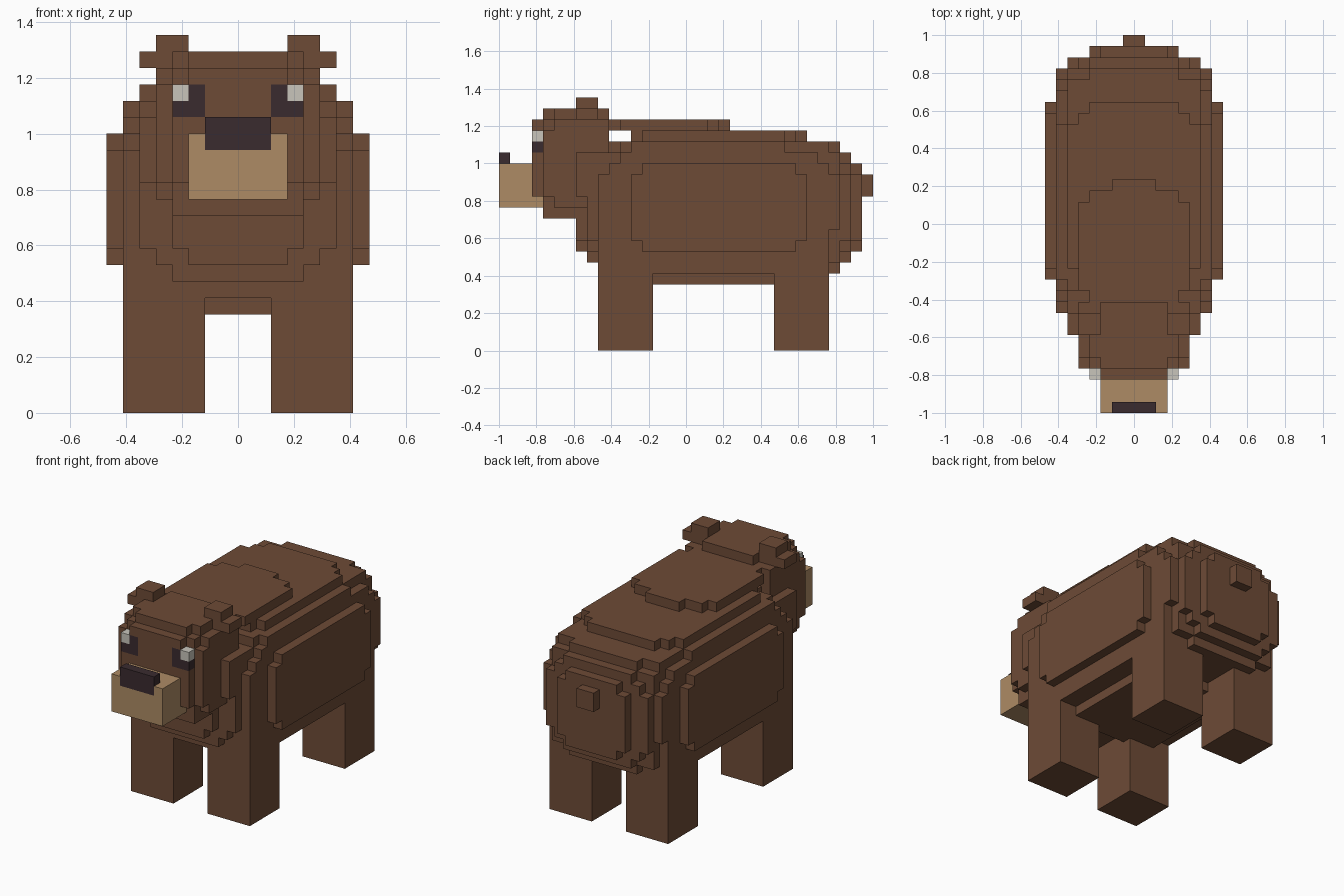
import bpy
import bmesh
from itertools import product
from mathutils import Vector

UNIT = 1 / 17  # edge length of one block

cube = bpy.data.objects.get("Cube")
if cube:
    bpy.data.objects.remove(cube, do_unlink=True)


def make_material(name, color):
    material = bpy.data.materials.new(name)
    material.use_nodes = True
    material.diffuse_color = (*color, 1)
    shader = next(n for n in material.node_tree.nodes if n.type == "BSDF_PRINCIPLED")
    shader.inputs["Base Color"].default_value = (*color, 1)
    return material


brown = make_material("brown fur", (0.155, 0.07, 0.037))
tan = make_material("tan muzzle", (0.42, 0.26, 0.13))
dark = make_material("dark brown", (0.042, 0.024, 0.028))
white = make_material("eye white", (0.58, 0.56, 0.5))


def blocks(boxes):
    """Cells of boxes (x0, x1, y0, y1, z0, z1), mirrored across x."""
    cells = set()
    for x0, x1, y0, y1, z0, z1 in boxes:
        for x, y, z in product(range(x0, x1), range(y0, y1), range(z0, z1)):
            cells |= {(x, y, z), (-1 - x, y, z)}
    return cells


def centred(boxes):
    """Boxes given by half width, y range and z range."""
    return blocks([(0, *box) for box in boxes])


def build_shell(name, cells, material):
    """Outer skin of a set of cells, with coplanar faces merged."""
    bm = bmesh.new()
    corners = {}

    def corner(point):
        key = tuple(point)
        if key not in corners:
            corners[key] = bm.verts.new(Vector(point) * UNIT)
        return corners[key]

    for cell in cells:
        for axis, side in product(range(3), (0, 1)):
            neighbour = list(cell)
            neighbour[axis] += 2 * side - 1
            if tuple(neighbour) in cells:
                continue
            ring = []
            for a, b in ((0, 0), (1, 0), (1, 1), (0, 1)):
                point = list(cell)
                point[axis] += side
                point[(axis + 1) % 3] += a
                point[(axis + 2) % 3] += b
                ring.append(corner(point))
            bm.faces.new(ring if side else ring[::-1])
    bmesh.ops.dissolve_limit(bm, angle_limit=0.01, verts=bm.verts, edges=bm.edges)
    mesh = bpy.data.meshes.new(name)
    bm.to_mesh(mesh)
    bm.free()
    mesh.materials.append(material)
    obj = bpy.data.objects.new(name, mesh)
    bpy.context.collection.objects.link(obj)


# Torso: stepped layers from the flanks inward
flanks = [(8, -5, 11, 10, 16), (8, -4, 10, 9, 17)]
outer_layer = [
    (7, -8, 13, 7, 16), (7, -8, 14, 11, 16), (7, -7, 13, 9, 17),
    (7, -6, 12, 7, 18), (7, -5, 9, 7, 19),
]
middle_layer = [
    (6, -9, 15, 10, 16), (6, -8, 14, 8, 18), (6, -6, 13, 7, 19),
    (6, -4, 9, 7, 20), (5, -9, 15, 9, 17), (5, -5, 10, 7, 20),
]
core = [
    (4, -9, 15, 8, 18), (4, -8, 14, 7, 19), (4, -5, 11, 7, 20),
    (4, -10, 16, 10, 16), (3, -10, 16, 9, 17),
]
hump = [(5, -6, 2, 20, 21), (4, -7, 3, 20, 21), (2, -7, 4, 20, 21)]
belly = [(5, -3, 8, 6, 7), (4, -4, 9, 6, 7)]
build_shell("torso", centred(flanks + outer_layer + middle_layer + core + hump + belly), brown)
build_shell("tail", centred([(1, 16, 17, 14, 16)]), brown)

# Legs
for name, back in (("front_legs", -8), ("hind_legs", 8)):
    build_shell(name, blocks([(2, 7, back, back + 5, 0, 8)]), brown)

# Eyes, nose and muzzle
eye_whites = blocks([(3, 4, -14, -13, 19, 20)])
eye_darks = blocks([(2, 4, -14, -13, 18, 20)]) - eye_whites
nose = centred([(2, -17, -16, 16, 18)])
muzzle = centred([(3, -17, -13, 13, 17)]) - nose
build_shell("eye_whites", eye_whites, white)
build_shell("eye_darks", eye_darks, dark)
build_shell("nose", nose, dark)
build_shell("muzzle", muzzle, tan)

# Head: skull with cheeks, brow, crown and chin plates
skull = [(5, -12, -7, 13, 21), (5, -13, -7, 14, 20), (4, -13, -7, 13, 21)]
cheeks = [(6, -10, -8, 14, 18)]
face = [(4, -14, -13, 14, 20), (3, -14, -13, 20, 21)]
crown = [(3, -13, -7, 21, 22), (4, -12, -8, 21, 22)]
chin = [(4, -13, -9, 12, 13)]
head = centred(skull + cheeks + face + crown + chin)
build_shell("head", head - eye_whites - eye_darks - muzzle, brown)

# Ears
build_shell("ears", blocks([(4, 6, -10, -8, 21, 22), (3, 5, -10, -8, 22, 23)]), brown)
